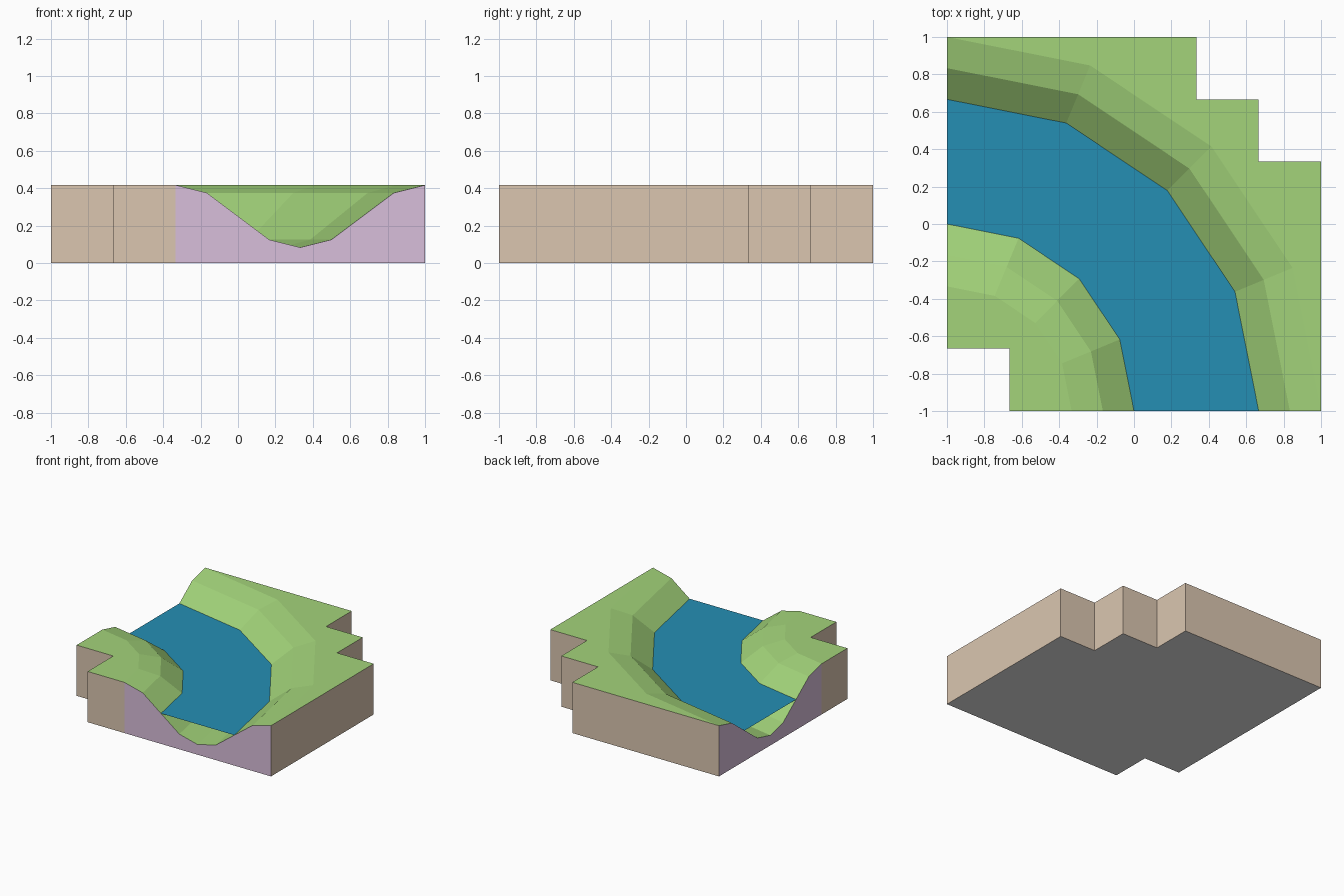
import bpy, bmesh, math

if "Cube" in bpy.data.objects:
    bpy.data.objects.remove(bpy.data.objects["Cube"])

T = 1 / 3
TOP = 5 / 12
WATER_Z = 0.25


def material(name, rgb):
    m = bpy.data.materials.new(name)
    lin = [(c / 255 / 12.92 if c < 11 else ((c / 255 + 0.055) / 1.055) ** 2.4) for c in rgb]
    m.diffuse_color = (*lin, 1)
    m.use_nodes = True
    m.node_tree.nodes["Principled BSDF"].inputs["Base Color"].default_value = m.diffuse_color
    return m


grass = material("grass_green", (163, 212, 122))
earth = material("earth_beige", (219, 198, 176))
cut = material("river_cut_lilac", (217, 191, 219))
base = material("base_white", (250, 250, 250))
water = material("water_blue", (37, 143, 180))


def arc(radius, z):
    """Quarter arc of four segments around the front left corner."""
    return [(-1 + radius * math.cos(i * math.pi / 8),
             -1 + radius * math.sin(i * math.pi / 8), z) for i in range(5)]


def finish(name, bm, mats):
    me = bpy.data.meshes.new(name)
    bm.to_mesh(me)
    bm.free()
    for m in mats:
        me.materials.append(m)
    ob = bpy.data.objects.new(name, me)
    bpy.context.collection.objects.link(ob)
    return ob


# River bed cross-section: radius from the corner, height
profile = [(2 * T, TOP), (2.5 * T, 0.375), (3.5 * T, 0.125), (4 * T, 1 / 12),
           (4.5 * T, 0.125), (5.5 * T, 0.375), (6 * T, TOP)]
rings = [arc(r, z) for r, z in profile]

# Stepped outlines of the outer and inner corners
outer = [(1, -1), (1, T), (2 * T, T), (2 * T, 2 * T), (T, 2 * T), (T, 1), (-1, 1)]
inner = [(-1, -T), (-1, -2 * T), (-2 * T, -2 * T), (-2 * T, -1), (-T, -1)]

bm = bmesh.new()


def face(points, mat):
    bm.faces.new([bm.verts.new(p) for p in points]).material_index = mat


# Banks and river bed
for a, b in zip(rings, rings[1:]):
    for i in range(4):
        face([a[i], b[i], b[i + 1], a[i + 1]], 0)

# Flat grass beside the banks
face([(x, y, TOP) for x, y in outer] + rings[-1][-2:0:-1], 0)
face([(x, y, TOP) for x, y in inner] + rings[0][1:-1], 0)

# Earth walls along the steps
for line in (outer, inner):
    for (x1, y1), (x2, y2) in zip(line, line[1:]):
        face([(x1, y1, 0), (x2, y2, 0), (x2, y2, TOP), (x1, y1, TOP)], 1)

# Cut walls where the river leaves the tile
for end in (0, -1):
    edge = [r[end] for r in rings]
    face([(*edge[0][:2], 0), (*edge[-1][:2], 0)] + edge[::-1], 2)

# Underside
face([(x, y, 0) for x, y in outer + inner], 3)

bmesh.ops.remove_doubles(bm, verts=bm.verts, dist=1e-4)
bmesh.ops.recalc_face_normals(bm, faces=bm.faces)
finish("river_bend_land", bm, [grass, earth, cut, base])

# Water sheet
bm = bmesh.new()
near, far = arc(3 * T, WATER_Z), arc(5 * T, WATER_Z)
for i in range(4):
    face([near[i], far[i], far[i + 1], near[i + 1]], 0)
bmesh.ops.remove_doubles(bm, verts=bm.verts, dist=1e-4)
finish("water_surface", bm, [water])
